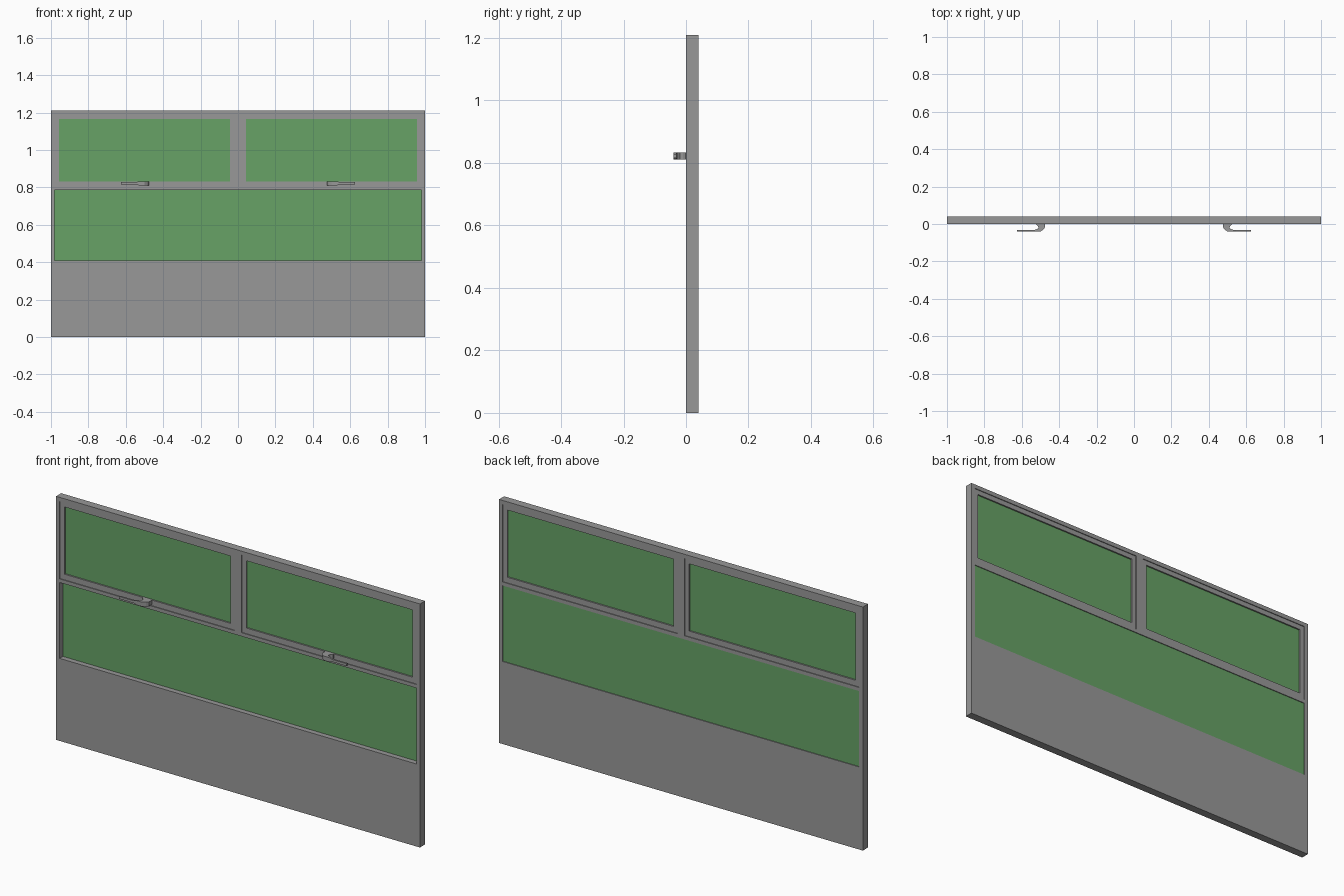
import bpy, bmesh

if "Cube" in bpy.data.objects:
    bpy.data.objects.remove(bpy.data.objects["Cube"])


def material(name, color):
    mat = bpy.data.materials.new(name)
    mat.diffuse_color = (*color, 1)
    mat.use_nodes = True
    mat.node_tree.nodes["Principled BSDF"].inputs["Base Color"].default_value = mat.diffuse_color
    return mat


grey = material("dark_grey", (0.316, 0.316, 0.316))
green = material("green_glass", (0.135, 0.36, 0.133))


def add_object(name, bm, mat):
    mesh = bpy.data.meshes.new(name)
    bm.to_mesh(mesh)
    bm.free()
    obj = bpy.data.objects.new(name, mesh)
    bpy.context.collection.objects.link(obj)
    mesh.materials.append(mat)
    return obj


def slab(name, xs, zs, y0, y1, holes=(), mat=grey):
    """Grid of cells in the xz plane, minus the holes, thickened to y0..y1."""
    bm = bmesh.new()
    y = (y0 + y1) / 2
    v = [[bm.verts.new((x, y, z)) for z in zs] for x in xs]
    for i in range(len(xs) - 1):
        for j in range(len(zs) - 1):
            if (i, j) not in holes:
                bm.faces.new((v[i][j], v[i + 1][j], v[i + 1][j + 1], v[i][j + 1]))
    obj = add_object(name, bm, mat)
    mod = obj.modifiers.new("thickness", 'SOLIDIFY')
    mod.thickness = y1 - y0
    mod.offset = 0
    return obj


def handle(name, side):
    """Bent lever: plan outline (x, y) with a slimmer grip than the base."""
    outline = [(0.476, 0.006), (0.476, -0.018), (0.485, -0.03), (0.5, -0.04),
               (0.53, -0.04), (0.545, -0.04), (0.625, -0.04),
               (0.625, -0.031), (0.545, -0.031), (0.53, -0.031), (0.517, -0.026),
               (0.511, -0.019), (0.515, -0.01), (0.524, -0.002), (0.524, 0.006)]
    bm = bmesh.new()
    low, high = [[bm.verts.new((side * x, y, 0.822 + s * (0.011 if x < 0.54 else 0.006)))
                  for x, y in outline] for s in (-1, 1)]
    caps = [bm.faces.new(low), bm.faces.new(high)]
    for i in range(len(outline)):
        k = (i + 1) % len(outline)
        bm.faces.new((low[i], low[k], high[k], high[i]))
    bmesh.ops.triangulate(bm, faces=caps)
    bmesh.ops.recalc_face_normals(bm, faces=bm.faces[:])
    return add_object(name, bm, grey)


# Outer frame with solid lower panel, transom and mullion
slab("outer_frame", [-1, -0.98, -0.02, 0.02, 0.98, 1], [0, 0.41, 0.787, 0.805, 1.19, 1.21],
     0, 0.04, {(1, 1), (2, 1), (3, 1), (1, 3), (3, 3)})

# Fixed lower pane
slab("lower_glass", [-0.98, 0.98], [0.41, 0.787], 0.026, 0.036, mat=green)

# Two sashes with panes and lever handles
for label, side in (("left", -1), ("right", 1)):
    xs = sorted(side * x for x in (0.02, 0.043, 0.957, 0.98))
    slab(label + "_sash", xs, [0.805, 0.833, 1.167, 1.19], 0.004, 0.036, {(1, 1)})
    slab(label + "_glass", xs[1:3], [0.833, 1.167], 0.011, 0.029, mat=green)
    handle(label + "_handle", side)
